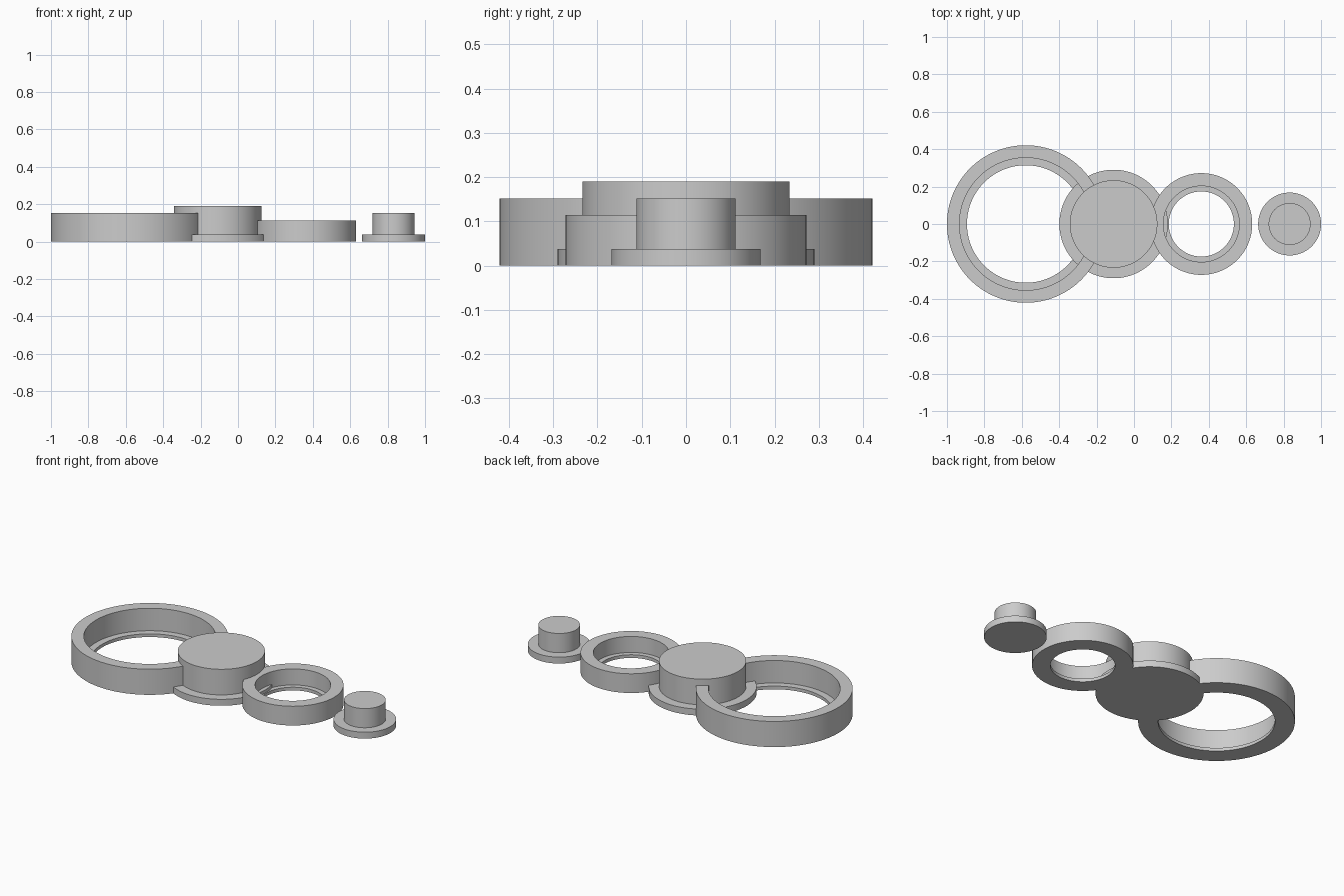
import bpy
import bmesh
from math import cos, sin, tau, radians

SEGMENTS = 128
FLANGE = 0.038   # flange thickness of the plugs
LIP = 0.019      # thickness of the inner lip of the rings

default = bpy.data.objects.get("Cube")
if default:
    bpy.data.objects.remove(default, do_unlink=True)

grey = bpy.data.materials.new("plain grey")
grey.use_nodes = True
grey.diffuse_color = (0.6, 0.6, 0.6, 1)
grey.node_tree.nodes["Principled BSDF"].inputs["Base Color"].default_value = grey.diffuse_color


def lathe(name, x, profile, closed):
    """Turn a (radius, height) profile round a vertical axis at x."""
    bm = bmesh.new()
    loops = [[bm.verts.new((r * cos(tau * i / SEGMENTS), r * sin(tau * i / SEGMENTS), z))
              for i in range(SEGMENTS)] for r, z in profile]
    pairs = list(zip(loops, loops[1:]))
    if closed:
        pairs.append((loops[-1], loops[0]))
    else:
        bm.faces.new(loops[0])
        bm.faces.new(loops[-1])
    for low, high in pairs:
        for i in range(SEGMENTS):
            j = (i + 1) % SEGMENTS
            bm.faces.new((low[i], low[j], high[j], high[i]))
    bmesh.ops.recalc_face_normals(bm, faces=bm.faces)
    mesh = bpy.data.meshes.new(name)
    bm.to_mesh(mesh)
    bm.free()
    mesh.materials.append(grey)
    obj = bpy.data.objects.new(name, mesh)
    obj.location.x = x
    bpy.context.collection.objects.link(obj)
    bpy.ops.object.select_all(action='DESELECT')
    obj.select_set(True)
    bpy.context.view_layer.objects.active = obj
    bpy.ops.object.shade_smooth_by_angle(angle=radians(30))


def ring(name, x, outer, bore, hole, height):
    lathe(name, x, [(hole, 0), (outer, 0), (outer, height), (bore, height),
                    (bore, LIP), (hole, LIP)], closed=True)


def plug(name, x, flange, boss, height):
    lathe(name, x, [(flange, 0), (flange, FLANGE), (boss, FLANGE), (boss, height)],
          closed=False)


# Two lipped rings and two flanged plugs in a row
ring("large_ring", -0.579, 0.421, 0.354, 0.314, 0.152)
plug("large_plug", -0.109, 0.29, 0.234, 0.19)
ring("small_ring", 0.36, 0.272, 0.203, 0.174, 0.114)
plug("small_plug", 0.832, 0.168, 0.112, 0.152)
